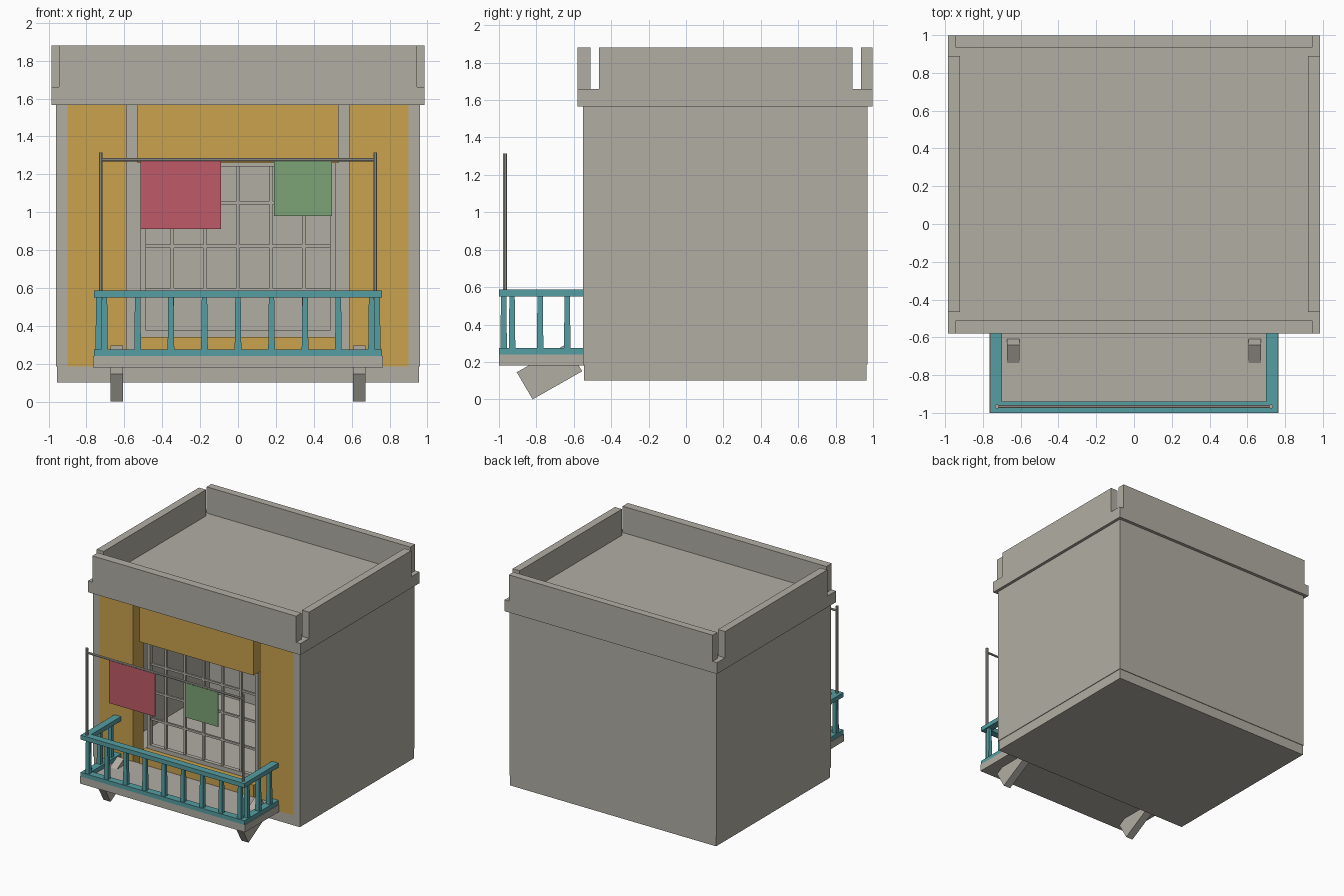
import bpy, bmesh, math
from mathutils import Matrix, Vector

cube = bpy.data.objects.get("Cube")
if cube:
    bpy.data.objects.remove(cube, do_unlink=True)


def material(name, r, g, b):
    m = bpy.data.materials.new(name)
    m.use_nodes = True
    m.diffuse_color = (r, g, b, 1)
    m.node_tree.nodes["Principled BSDF"].inputs["Base Color"].default_value = (r, g, b, 1)
    return m


GREY = material("warm_grey", 0.44, 0.42, 0.37)
OCHRE = material("ochre_yellow", 0.59, 0.365, 0.075)
TEAL = material("teal", 0.09, 0.34, 0.36)
RED = material("rose_red", 0.52, 0.105, 0.14)
GREEN = material("soft_green", 0.2, 0.37, 0.185)


def finish(name, bm, mat):
    bmesh.ops.recalc_face_normals(bm, faces=bm.faces)
    mesh = bpy.data.meshes.new(name)
    bm.to_mesh(mesh)
    bm.free()
    mesh.materials.append(mat)
    ob = bpy.data.objects.new(name, mesh)
    bpy.context.collection.objects.link(ob)
    return ob


def box(name, mat, x, y, z):
    """Box from its (low, high) range on each axis."""
    bm = bmesh.new()
    mid = Vector([(a + b) / 2 for a, b in (x, y, z)])
    size = [b - a for a, b in (x, y, z)]
    bmesh.ops.create_cube(bm, size=1, matrix=Matrix.Translation(mid) @ Matrix.Diagonal((*size, 1)))
    return finish(name, bm, mat)


def mirrored(name, mat, x, y, z):
    """Box on the left (+x) and its twin on the right."""
    box("left_" + name, mat, x, y, z)
    box("right_" + name, mat, (-x[1], -x[0]), y, z)


def rod(name, mat, start, end, r1, r2, sides):
    start, end = Vector(start), Vector(end)
    axis = end - start
    bm = bmesh.new()
    turn = axis.to_track_quat('Z', 'Y').to_matrix().to_4x4()
    spin = Matrix.Rotation(math.pi / sides, 4, 'Z')
    bmesh.ops.create_cone(bm, cap_ends=True, segments=sides, radius1=r1, radius2=r2,
                          depth=axis.length, matrix=Matrix.Translation((start + end) / 2) @ turn @ spin)
    return finish(name, bm, mat)


# Hollow room
FRONT, BACK, FLOOR, CEIL = -0.55, 0.97, 0.185, 1.57
box("base_slab", GREY, (-0.955, 0.955), (FRONT + 0.005, BACK - 0.005), (0.1, FLOOR))
mirrored("side_wall", GREY, (0.9, 0.96), (FRONT, BACK), (FLOOR, CEIL))
box("back_wall", GREY, (-0.9, 0.9), (BACK - 0.06, BACK), (FLOOR, CEIL))

# Painted front wall with narrow gaps beside the window
depth = (FRONT, FRONT + 0.14)
mirrored("front_panel", OCHRE, (0.59, 0.9), depth, (FLOOR, CEIL))
box("window_lintel", OCHRE, (-0.53, 0.53), depth, (1.26, CEIL))
box("window_sill", OCHRE, (-0.53, 0.53), depth, (FLOOR, 0.34))

# Roof slab and parapets
box("roof_slab", GREY, (-0.985, 0.985), (-0.58, 0.997), (1.565, 1.66))
box("front_parapet", GREY, (-0.945, 0.945), (-0.58, -0.51), (1.66, 1.88))
box("back_parapet", GREY, (-0.945, 0.945), (0.935, 0.997), (1.66, 1.88))
mirrored("side_parapet", GREY, (0.92, 0.985), (-0.465, 0.89), (1.66, 1.88))

# Window frame and grille
grille = (-0.47, -0.435)
mirrored("window_frame_side", GREY, (0.485, 0.515), grille, (0.34, 1.265))
box("window_frame_top", GREY, (-0.485, 0.485), grille, (1.24, 1.265))
box("window_frame_bottom", GREY, (-0.485, 0.485), grille, (0.34, 0.375))
for i in range(5):
    x = (i - 2) * 0.174
    box("grille_upright", GREY, (x - 0.009, x + 0.009), (-0.462, -0.442), (0.375, 1.24))
for z in (0.59, 0.82, 1.05):
    box("grille_crossbar", GREY, (-0.485, 0.485), (-0.46, -0.444), (z - 0.009, z + 0.009))

# Balcony floor and railings
box("balcony_floor", GREY, (-0.765, 0.765), (-1, FRONT + 0.005), (0.18, 0.24))
for name, z in (("lower", (0.24, 0.275)), ("upper", (0.55, 0.587))):
    box(name + "_front_rail", TEAL, (-0.76, 0.76), (-1, -0.94), z)
    mirrored(name + "_side_rail", TEAL, (0.7, 0.76), (-0.94, FRONT), z)


def baluster(x, y):
    rod("baluster", TEAL, (x, y, 0.27), (x, y, 0.555), 0.025, 0.02, 4)


for x in (-0.705, -0.53, -0.354, -0.177, 0, 0.177, 0.354, 0.53, 0.705):
    baluster(x, -0.975)
for x in (-0.735, 0.735):
    for y in (-0.93, -0.78, -0.635):
        baluster(x, y)

# Slanted brackets through the balcony floor
profile = [(-0.82, 0), (-0.905, 0.145), (-0.64, 0.295), (-0.555, 0.15)]
for name, x in (("right_bracket", -0.672), ("left_bracket", 0.607)):
    bm = bmesh.new()
    face = bm.faces.new([bm.verts.new((x, y, z)) for y, z in profile])
    out = bmesh.ops.extrude_face_region(bm, geom=[face])["geom"]
    bmesh.ops.translate(bm, vec=(0.065, 0, 0), verts=[v for v in out if isinstance(v, bmesh.types.BMVert)])
    finish(name, bm, GREY)

# Drying line with two cloths
LINE_Y = -0.967
for name, x in (("right_pole", -0.725), ("left_pole", 0.725)):
    rod(name, GREY, (x, LINE_Y, 0.58), (x, LINE_Y, 1.315), 0.011, 0.011, 8)
rod("drying_line", GREY, (-0.725, LINE_Y, 1.277), (0.725, LINE_Y, 1.277), 0.009, 0.009, 8)
cloth = (LINE_Y - 0.004, LINE_Y + 0.004)
box("red_cloth", RED, (-0.515, -0.09), cloth, (0.91, 1.27))
box("green_cloth", GREEN, (0.19, 0.495), cloth, (0.98, 1.27))
